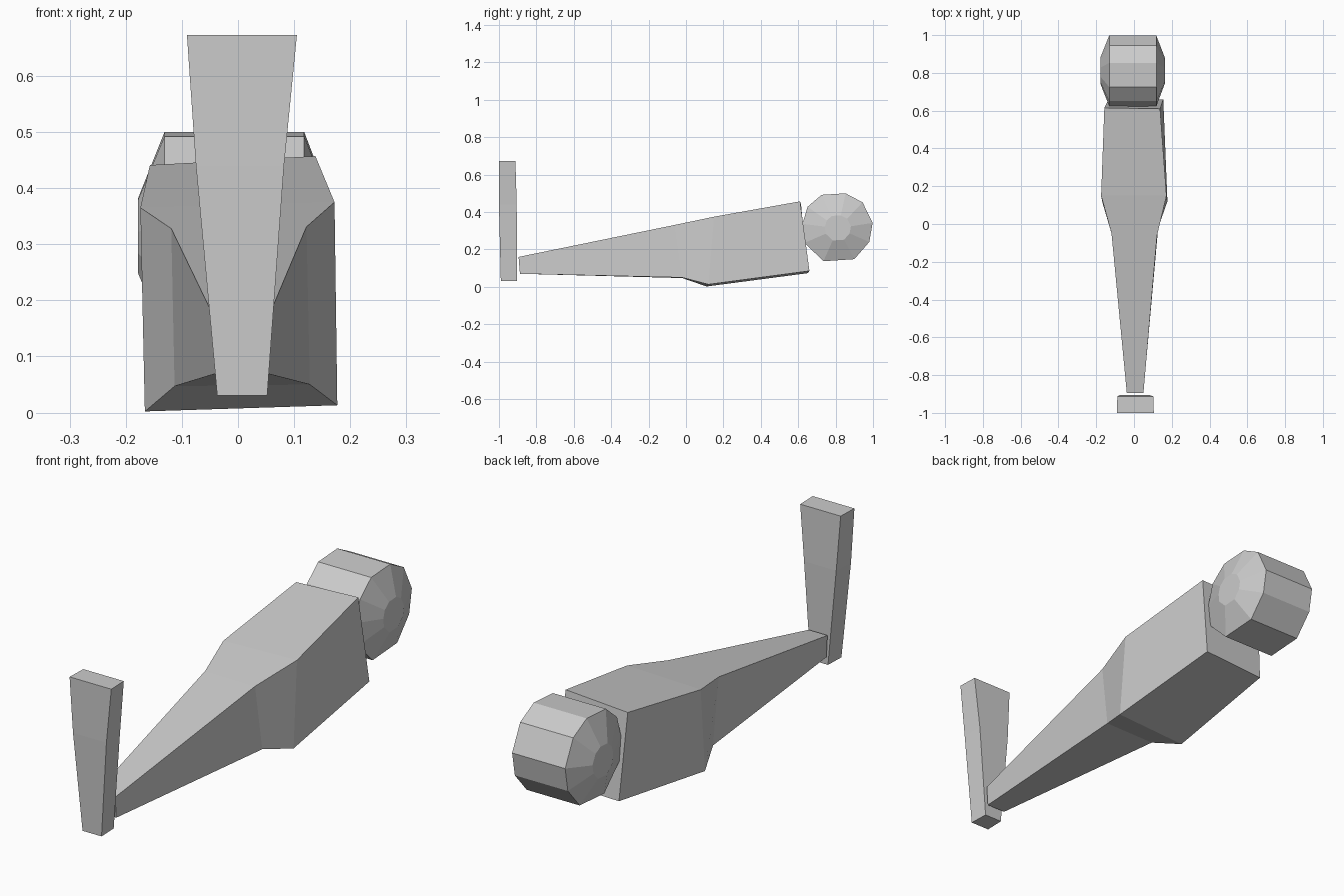
import bpy

if "Cube" in bpy.data.objects:
    bpy.data.objects.remove(bpy.data.objects["Cube"])


def loft(name, rings):
    """Join equal-length rings of points with quads and cap both ends."""
    n = len(rings[0])
    verts = [p for ring in rings for p in ring]
    faces = [(r * n + i, r * n + (i + 1) % n, (r + 1) * n + (i + 1) % n, (r + 1) * n + i)
             for r in range(len(rings) - 1) for i in range(n)]
    faces += [tuple(reversed(range(n))), tuple(range(len(verts) - n, len(verts)))]
    mesh = bpy.data.meshes.new(name)
    mesh.from_pydata(verts, [], faces)
    obj = bpy.data.objects.new(name, mesh)
    bpy.context.collection.objects.link(obj)
    # consistent outward normals
    import bmesh
    bm = bmesh.new()
    bm.from_mesh(mesh)
    bmesh.ops.recalc_face_normals(bm, faces=bm.faces)
    bm.to_mesh(mesh)
    bm.free()
    return obj


# upright plate at the front, wider at the top
def plate_ring(z, x0, x1, y0, y1):
    return [(x0, y0, z), (x1, y0, z), (x1 - .003, y1, z), (x0 + .003, y1, z)]


loft("front_plate", [
    plate_ring(.03, -.037, .052, -.99, -.904),
    plate_ring(.44, -.075, .082, -1.0, -.905),
    plate_ring(.673, -.091, .105, -1.0, -.912),
])

# tapering body: bottom left, bottom right, top right, top left
loft("body", [
    [(-.038, -.888, .07), (.05, -.888, .07), (.05, -.895, .16), (-.038, -.895, .16)],
    [(-.113, -.02, .047), (.128, -.02, .05), (.122, -.06, .331), (-.119, -.05, .328)],
    [(-.166, .11, .002), (.177, .12, .013), (.172, .15, .375), (-.174, .15, .365)],
    [(-.14, .65, .073), (.155, .66, .085), (.138, .61, .457), (-.157, .615, .441)],
])

# ten-sided roller at the back, with chamfered end caps
outline = [(.725, .492), (.853, .5), (.944, .452), (.998, .342), (.98, .24),
           (.90, .148), (.735, .137), (.634, .235), (.623, .337), (.65, .428)]


def roller_ring(x, scale):
    return [(x, .813 + (y - .813) * scale, .313 + (z - .313) * scale) for y, z in outline]


loft("rear_roller", [roller_ring(x, s) for x, s in
                     ((-.178, .37), (-.131, 1), (.118, 1), (.163, .37))])
